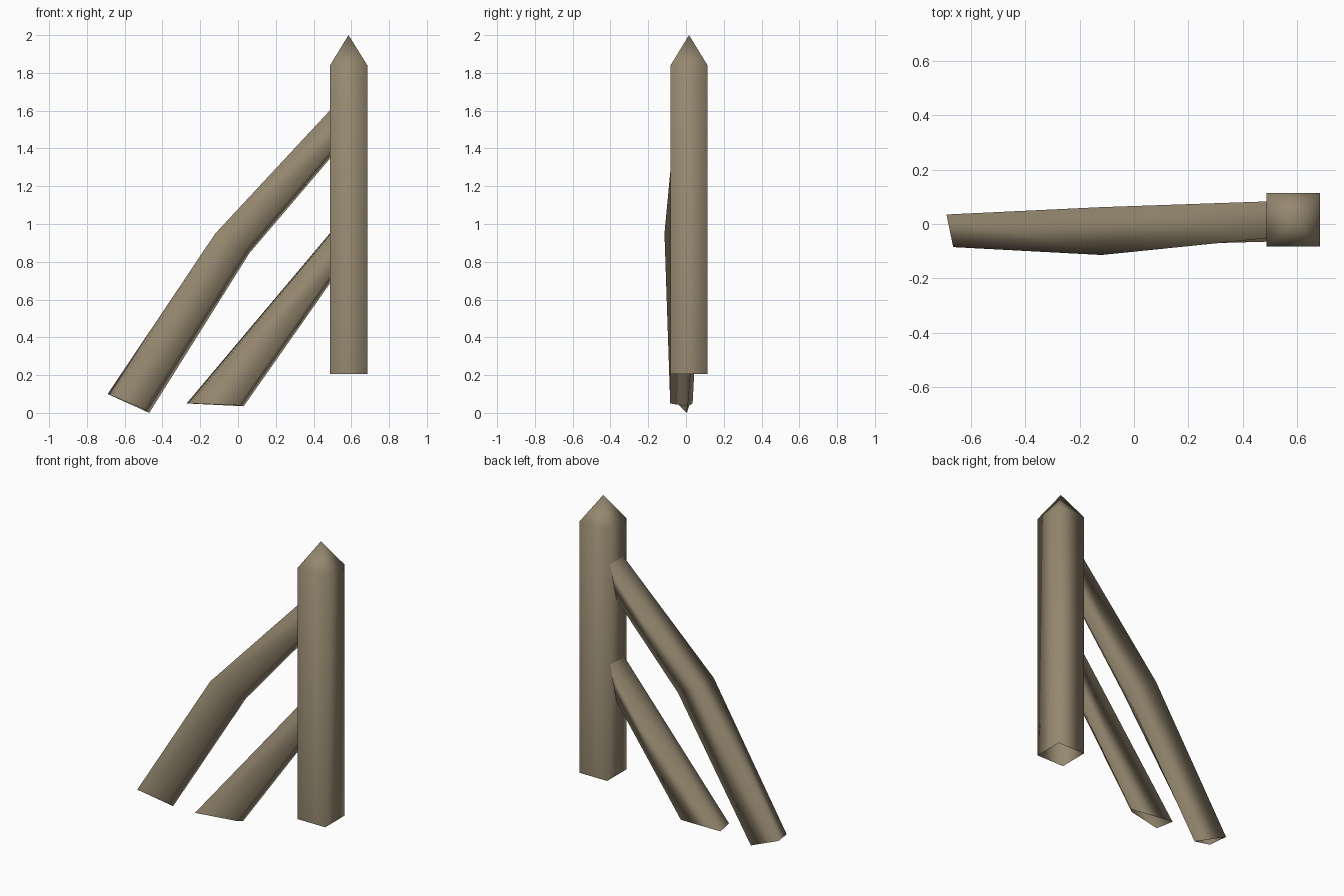
import bpy, bmesh

if "Cube" in bpy.data.objects:
    bpy.data.objects.remove(bpy.data.objects["Cube"])

wood = bpy.data.materials.new("weathered_wood")
wood.diffuse_color = (0.30, 0.245, 0.16, 1)
wood.use_nodes = True
wood.node_tree.nodes["Principled BSDF"].inputs["Base Color"].default_value = wood.diffuse_color


def loft(name, rings, apex=None):
    """Skin a list of four-corner rings, ends left open unless an apex is given."""
    bm = bmesh.new()
    loops = [[bm.verts.new(p) for p in ring] for ring in rings]
    for lo, hi in zip(loops, loops[1:]):
        for i in range(4):
            j = (i + 1) % 4
            bm.faces.new((lo[i], lo[j], hi[j], hi[i]))
    if apex:
        tip = bm.verts.new(apex)
        top = loops[-1]
        for i in range(4):
            bm.faces.new((top[i], top[(i + 1) % 4], tip))
    for f in bm.faces:
        f.smooth = True
    mesh = bpy.data.meshes.new(name)
    bm.to_mesh(mesh)
    bm.free()
    mesh.materials.append(wood)
    obj = bpy.data.objects.new(name, mesh)
    bpy.context.collection.objects.link(obj)
    return obj


# Upright post with pointed top and hollow base
def square(z):
    return [(0.487, -0.082, z), (0.685, -0.082, z), (0.685, 0.114, z), (0.487, 0.114, z)]


loft("post", [square(0.205), square(1.84)], apex=(0.585, 0.016, 2.0))

# Braces: ring corners are upper back, upper front, lower front, lower back
loft("long_bent_brace", [
    [(-0.69, 0.035, 0.10), (-0.665, -0.085, 0.09), (-0.50, -0.018, 0.02), (-0.47, 0.005, 0.0)],
    [(-0.12, 0.062, 0.95), (-0.12, -0.114, 0.95), (0.04, -0.055, 0.865), (0.06, -0.005, 0.845)],
    [(0.49, 0.083, 1.605), (0.49, -0.052, 1.605), (0.49, -0.02, 1.39), (0.49, 0.018, 1.35)],
])
loft("short_brace", [
    [(-0.272, 0.035, 0.05), (-0.25, -0.085, 0.05), (0.0, -0.02, 0.04), (0.03, 0.01, 0.035)],
    [(0.49, 0.083, 0.955), (0.49, -0.065, 0.945), (0.49, -0.02, 0.735), (0.49, 0.018, 0.69)],
])

# Turn the faces outward
for obj in bpy.context.collection.objects:
    bm = bmesh.new()
    bm.from_mesh(obj.data)
    bmesh.ops.recalc_face_normals(bm, faces=bm.faces)
    bm.to_mesh(obj.data)
    bm.free()
